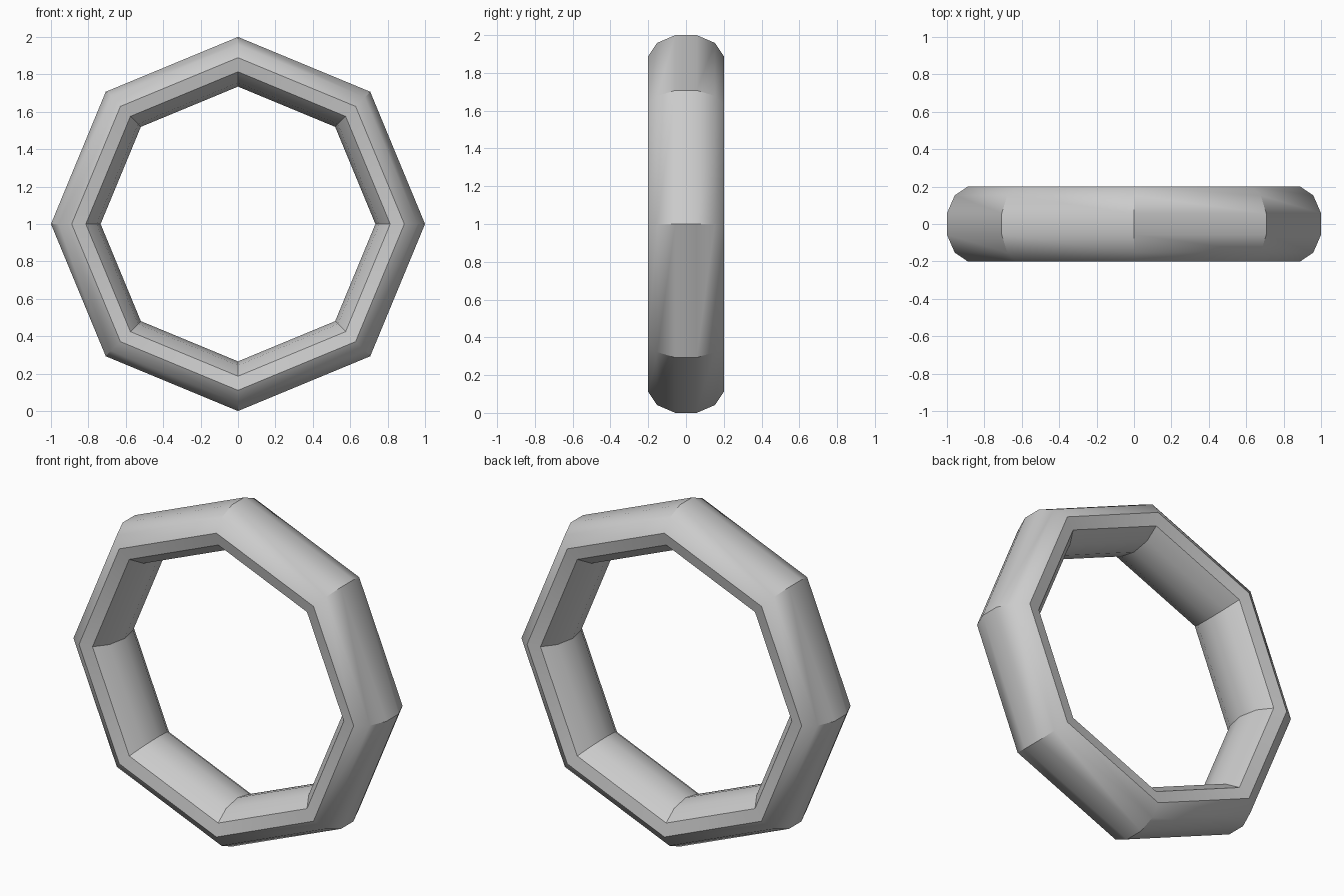
import bpy, bmesh, math

if "Cube" in bpy.data.objects:
    bpy.data.objects.remove(bpy.data.objects["Cube"])

SIDES, SECTION = 8, 11          # octagonal ring, 11-sided tube
MID, DEPTH_R, RADIAL_R = 0.87, 0.202, 0.1355

bm = bmesh.new()

# Flattened tube section at each corner of the octagon
rings = []
for i in range(SIDES):
    a = math.tau * i / SIDES
    ring = []
    for k in range(SECTION):
        t = math.tau * (k + 0.5) / SECTION
        r = MID + RADIAL_R * math.cos(t)
        ring.append(bm.verts.new((r * math.cos(a), DEPTH_R * math.sin(t), 1 + r * math.sin(a))))
    rings.append(ring)

# Bridge neighbouring sections
for i in range(SIDES):
    p, q = rings[i], rings[(i + 1) % SIDES]
    for k in range(SECTION):
        n = (k + 1) % SECTION
        bm.faces.new((p[k], p[n], q[n], q[k]))
bmesh.ops.recalc_face_normals(bm, faces=bm.faces)

mesh = bpy.data.meshes.new("octagonal_ring")
bm.to_mesh(mesh)
bm.free()
ring_obj = bpy.data.objects.new("octagonal_ring", mesh)
bpy.context.collection.objects.link(ring_obj)

# Smooth the tube, keep the corners and the front/back rims sharp
bpy.context.view_layer.objects.active = ring_obj
ring_obj.select_set(True)
bpy.ops.object.shade_smooth_by_angle(angle=math.radians(35))
